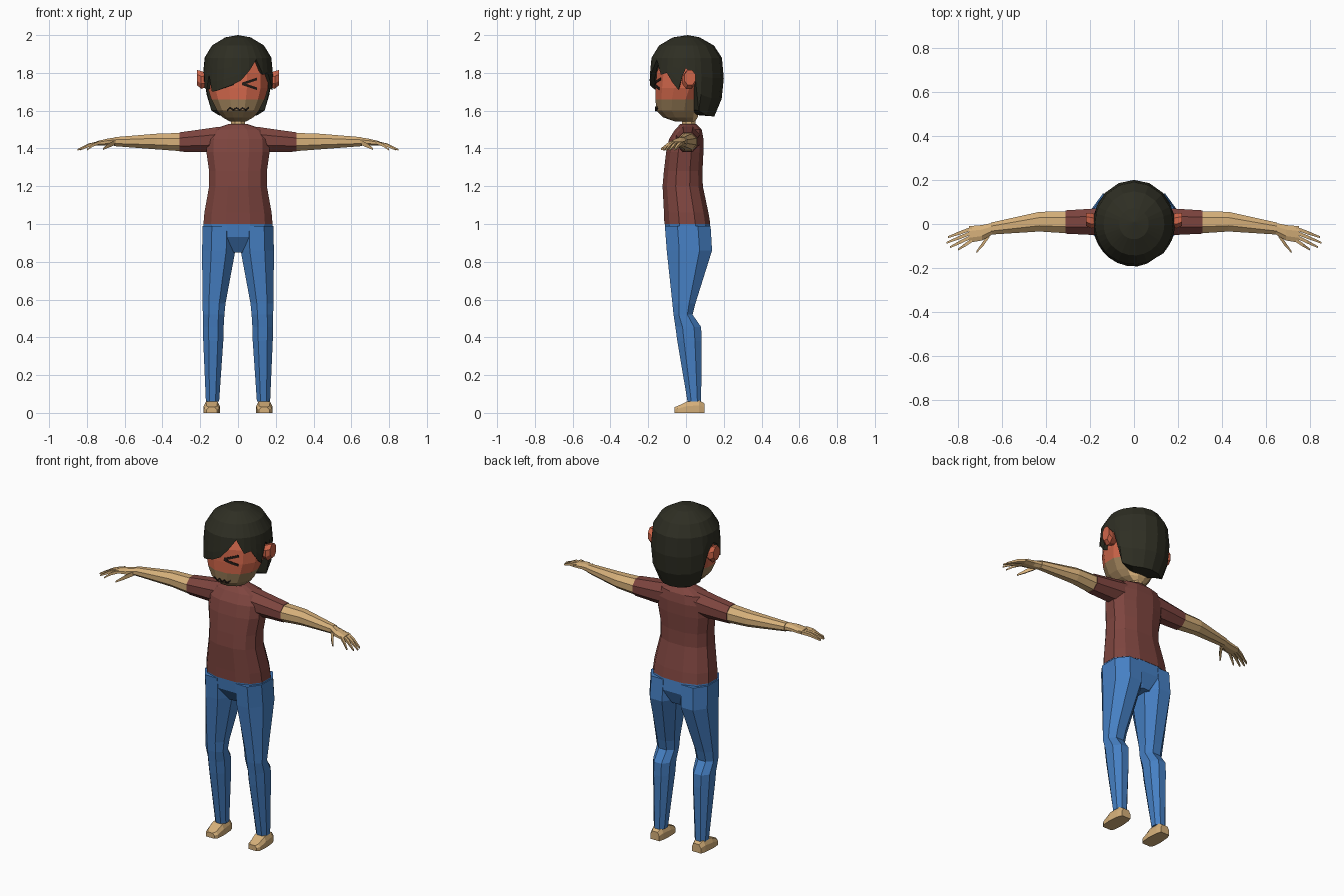
import bpy, bmesh, math
from mathutils import Vector
from mathutils.bvhtree import BVHTree

if "Cube" in bpy.data.objects:
    bpy.data.objects.remove(bpy.data.objects["Cube"])


def material(name, r, g, b):
    m = bpy.data.materials.new(name)
    lin = [(c / 255 / 12.92) if c < 11 else ((c / 255 + 0.055) / 1.055) ** 2.4 for c in (r, g, b)]
    m.diffuse_color = (*lin, 1)
    m.use_nodes = True
    m.node_tree.nodes["Principled BSDF"].inputs["Base Color"].default_value = m.diffuse_color
    return m


SKIN = material("skin", 214, 176, 122)
SHIRT = material("shirt_red", 126, 69, 63)
DENIM = material("denim_blue", 70, 128, 196)
HAIR = material("hair_dark", 46, 46, 35)
FACE = material("flushed_face", 208, 102, 74)
STUBBLE = material("stubble", 154, 126, 88)
INK = material("ink", 34, 26, 22)


def build(name, verts, faces, mats, rule=None):
    bm = bmesh.new()
    vs = [bm.verts.new(v) for v in verts]
    for f in faces:
        bm.faces.new([vs[i] for i in f])
    bmesh.ops.recalc_face_normals(bm, faces=bm.faces[:])
    if rule:
        for f in bm.faces:
            f.material_index = rule(f.calc_center_median())
    me = bpy.data.meshes.new(name)
    bm.to_mesh(me)
    bm.free()
    for m in mats:
        me.materials.append(m)
    ob = bpy.data.objects.new(name, me)
    bpy.context.collection.objects.link(ob)
    return ob


def ring(axis, pos, a0, a1, b0, b1, n=8, p=2.0):
    """Rounded cross-section at pos along axis, spanning a0..a1 and b0..b1."""
    pts = []
    for i in range(n):
        t = 2 * math.pi * (i + 0.5) / n
        k = 1 / math.cos(math.pi / n) if n <= 8 else 1
        c, s = math.cos(t) * k, math.sin(t) * k
        c = math.copysign(abs(c) ** (2 / p), c)
        s = math.copysign(abs(s) ** (2 / p), s)
        a = (a0 + a1) / 2 + c * (a1 - a0) / 2
        b = (b0 + b1) / 2 + s * (b1 - b0) / 2
        pts.append({"z": (a, b, pos), "x": (pos, a, b), "y": (a, pos, b)}[axis])
    return pts


def loft(name, rings, mats, rule=None, sx=1):
    n = len(rings[0])
    verts = [(x * sx, y, z) for r in rings for x, y, z in r]
    faces = [(k * n + i, k * n + (i + 1) % n, (k + 1) * n + (i + 1) % n, (k + 1) * n + i)
             for k in range(len(rings) - 1) for i in range(n)]
    faces += [tuple(range(n)), tuple(range(len(verts) - n, len(verts)))]
    return build(name, verts, faces, mats, rule)


def stick(name, path, widths, mat, sx):
    """Square tapered limb such as a finger, following path in x."""
    rings = []
    for (x, y, z), w in zip(path, widths):
        rings.append([(x, y - w, z - w), (x, y + w, z - w), (x, y + w, z + w), (x, y - w, z + w)])
    loft(name, rings, [mat], sx=sx)


# shirt body
torso = [(1.0, .188, -.118, .132), (1.06, .183, -.12, .122), (1.2, .157, -.127, .092),
         (1.28, .157, -.12, .09), (1.38, .172, -.108, .095), (1.45, .17, -.092, .095),
         (1.5, .14, -.06, .085), (1.53, .05, -.03, .055)]
loft("shirt", [ring("z", z, -w, w, f, b, 12, 2.5) for z, w, f, b in torso], [SHIRT])

# hips of the trousers
loft("trouser_hips", [ring("z", z, -w, w, f, b, 12, 2.5) for z, w, f, b in
                      [(1.005, .187, -.116, .13), (.93, .185, -.108, .136), (.85, .06, -.05, .1)]], [DENIM])

# neck
loft("neck", [ring("z", z, -.036, .036, -.02, .05) for z in (1.5, 1.58)], [SKIN])

leg = [(.99, .01, .187, -.112, .13), (.86, .014, .19, -.102, .138), (.58, .066, .188, -.072, .05),
       (.52, .072, .186, -.066, .035), (.455, .076, .186, -.056, .08), (.38, .078, .184, -.046, .083),
       (.06, .1, .17, .008, .08)]
arm_sleeve = [(.1, -.055, .075, 1.38, 1.515), (.18, -.05, .07, 1.38, 1.503), (.31, -.044, .062, 1.383, 1.485)]
arm_skin = [(.305, -.042, .058, 1.386, 1.482), (.43, -.034, .055, 1.395, 1.478),
            (.65, -.048, .006, 1.412, 1.46)]
palm = [(.645, -.048, .004, 1.414, 1.459), (.69, -.075, -.005, 1.415, 1.452), (.75, -.085, -.01, 1.415, 1.438)]
tips = [(.845, -.06), (.85, -.085), (.835, -.105), (.8, -.117)]

for side, sx in (("right", 1), ("left", -1)):
    # trouser legs and feet
    loft(f"{side}_trouser_leg", [ring("z", z, i, o, f, b, 8, 2.2) for z, i, o, f, b in leg], [DENIM], sx=sx)
    foot = [(-.062, .112, .166, .03), (-.045, .1, .178, .036), (.005, .096, .182, .06),
            (.07, .1, .176, .066), (.098, .108, .166, .05)]
    loft(f"{side}_foot", [[(i, y, 0), (o, y, 0), (o, y, h * .6), (o - .012, y, h), (i + .012, y, h), (i, y, h * .6)]
                          for y, i, o, h in foot], [SKIN], sx=sx)
    # sleeve, forearm and hand
    loft(f"{side}_sleeve", [ring("x", *r) for r in arm_sleeve], [SHIRT], sx=sx)
    loft(f"{side}_arm", [ring("x", *r) for r in arm_skin], [SKIN], sx=sx)
    loft(f"{side}_palm", [ring("x", *r) for r in palm], [SKIN], sx=sx)
    for i, (tx, ty) in enumerate(tips):
        y0 = -.02 - .018 * i
        stick(f"{side}_finger_{i + 1}", [(.735, y0, 1.43), ((.735 + tx) / 2, (y0 + ty) / 2, 1.418), (tx, ty, 1.393)],
              (.0085, .008, .004), SKIN, sx)
    stick(f"{side}_thumb", [(.655, -.045, 1.43), (.685, -.09, 1.415), (.715, -.127, 1.397)],
          (.013, .011, .005), SKIN, sx)
    # ear
    ear = [(.15, -.01, .035, 1.73, 1.79), (.195, -.02, .05, 1.715, 1.81), (.217, -.008, .05, 1.735, 1.815)]
    loft(f"{side}_ear", [ring("x", *r) for r in ear], [FACE], sx=sx)

# head: flushed above, stubble on the jaw, plain skin behind the jaw
head_rows = [(1.543, .045, -.06, .05), (1.565, .085, -.125, .065), (1.6, .115, -.16, .075),
             (1.66, .146, -.166, .09), (1.72, .165, -.166, .12), (1.8, .165, -.16, .14),
             (1.9, .13, -.125, .13), (1.96, .07, -.07, .08)]
head = loft("head", [ring("z", z, -w, w, f, b, 12, 2.15) for z, w, f, b in head_rows], [FACE, STUBBLE, SKIN],
            lambda c: 0 if c.z > 1.66 else (2 if c.y > .045 else 1))
tree = BVHTree.FromPolygons([v.co.copy() for v in head.data.vertices],
                            [tuple(p.vertices) for p in head.data.polygons])


def drawn_line(name, pts, half):
    """Thin plate following a line across the front of the face."""
    verts, faces = [], []
    for (x0, z0), (x1, z1) in zip(pts, pts[1:]):
        for k in range(4):
            x, z = x0 + (x1 - x0) * k / 4, z0 + (z1 - z0) * k / 4
            verts += [(x, z - half), (x, z + half)]
    verts += [(pts[-1][0], pts[-1][1] - half), (pts[-1][0], pts[-1][1] + half)]
    out = []
    for x, z in verts:
        hit = tree.ray_cast(Vector((x, -1, z)), Vector((0, 1, 0)))[0]
        out.append((x, hit.y - .004, z))
    faces = [(i, i + 2, i + 3, i + 1) for i in range(0, len(out) - 2, 2)]
    ob = build(name, out, faces, [INK])
    ob.modifiers.new("thickness", "SOLIDIFY").thickness = .003


# squeezed-shut eyes and wavy mouth
for side, sx in (("right", 1), ("left", -1)):
    drawn_line(f"{side}_eye", [(.1 * sx, 1.768), (.022 * sx, 1.742), (.1 * sx, 1.716)], .007)
drawn_line("mouth", [(-.056 + .016 * i, 1.602 + .014 * (i % 2)) for i in range(8)], .005)

# hair: dome with a lower edge that varies round the head (angle, edge height)
edge = [(0, 1.825), (14, 1.78), (24, 1.6), (45, 1.575), (68, 1.57), (90, 1.57), (112, 1.57), (135, 1.575),
        (156, 1.6), (166, 1.78), (180, 1.82), (190, 1.8), (198, 1.72), (207, 1.71), (214, 1.79), (222, 1.7),
        (233, 1.705), (246, 1.72), (260, 1.735), (275, 1.76), (289, 1.81), (303, 1.87), (316, 1.79),
        (328, 1.8), (338, 1.75), (348, 1.71), (355, 1.79)]
profile = [(1.57, .75), (1.62, .88), (1.7, 1.0), (1.78, 1.0), (1.88, .95), (1.945, .74), (1.988, .36), (2.0, 0)]


def hair_scale(z):
    for (z0, s0), (z1, s1) in zip(profile, profile[1:]):
        if z <= z1:
            return s0 + (s1 - s0) * (z - z0) / (z1 - z0)
    return 0


verts, faces = [(0, .01, 2.0)], []
ROWS = 7
for deg, low in edge:
    a = math.radians(deg)
    dx, dy = .186 * math.cos(a), (.2 if deg < 180 else .193) * math.sin(a)
    levels = [1.988, 1.945, 1.88] + [1.88 + (low - 1.88) * t for t in (.35, .7, 1)]
    for z in levels:
        s = hair_scale(z)
        verts.append((dx * s, dy * s, z))
    s = hair_scale(low) * (.3 if low < 1.65 else .86)
    verts.append((dx * s, dy * s, low + .008))
n = len(edge)
for i in range(n):
    p, q = 1 + i * ROWS, 1 + (i + 1) % n * ROWS
    faces.append((0, p, q))
    faces += [(p + k, p + k + 1, q + k + 1, q + k) for k in range(ROWS - 1)]
build("hair", verts, faces, [HAIR])
